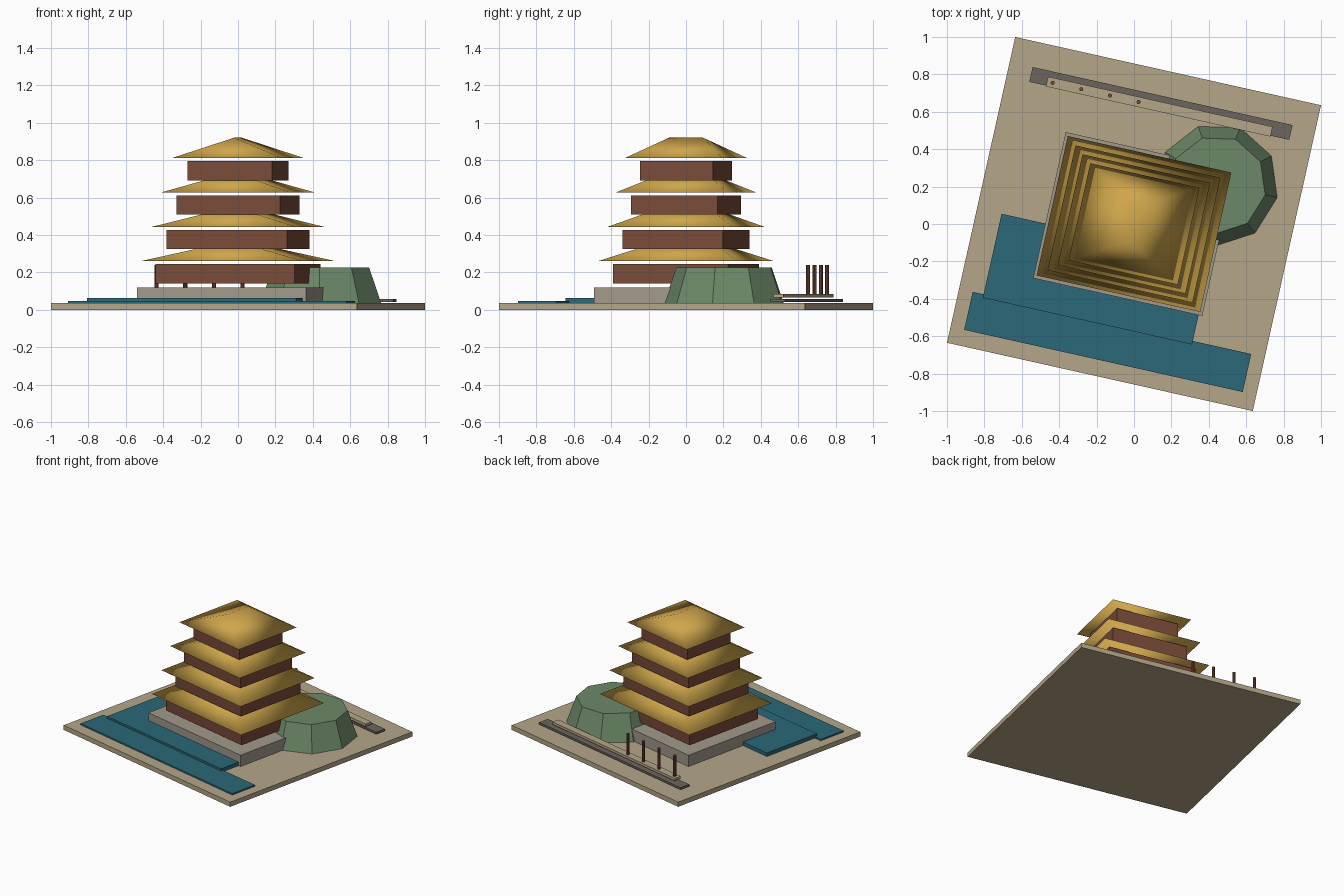
import bpy, bmesh, math
from mathutils import Matrix

if "Cube" in bpy.data.objects:
    bpy.data.objects.remove(bpy.data.objects["Cube"])

TURN = Matrix.Rotation(math.radians(-12.58), 4, 'Z')   # whole model is turned


def material(name, rgb):
    m = bpy.data.materials.new(name)
    m.diffuse_color = (*rgb, 1)
    m.use_nodes = True
    m.node_tree.nodes["Principled BSDF"].inputs["Base Color"].default_value = m.diffuse_color
    return m


SAND = material("sand", (0.46, 0.38, 0.25))
STONE = material("stone", (0.36, 0.32, 0.26))
DARK = material("dark_stone", (0.15, 0.13, 0.11))
WOOD = material("red_wood", (0.19, 0.07, 0.04))
GOLD = material("gold", (0.62, 0.38, 0.07))
WATER = material("water", (0.025, 0.14, 0.19))
GREEN = material("moss_green", (0.15, 0.25, 0.14))


def finish(name, bm, mat, smooth=False, turn=True):
    bmesh.ops.recalc_face_normals(bm, faces=bm.faces)
    for f in bm.faces:
        f.smooth = smooth
    if turn:
        bm.transform(TURN)
    me = bpy.data.meshes.new(name)
    bm.to_mesh(me)
    bm.free()
    me.materials.append(mat)
    ob = bpy.data.objects.new(name, me)
    bpy.context.collection.objects.link(ob)
    return ob


def box(name, x, y, z, mat):
    bm = bmesh.new()
    bmesh.ops.create_cube(bm, size=1)
    for v in bm.verts:
        v.co = [lo + (c + 0.5) * (hi - lo) for c, (lo, hi) in zip(v.co, (x, y, z))]
    return finish(name, bm, mat)


def cone(name, sides, r1, r2, x, y, z, mat, start=0, smooth=False, turn=True):
    bm = bmesh.new()
    m = Matrix.Translation((x, y, sum(z) / 2)) @ Matrix.Rotation(start, 4, 'Z')
    bmesh.ops.create_cone(bm, cap_ends=True, segments=sides, radius1=r1, radius2=r2,
                          depth=z[1] - z[0], matrix=m)
    return finish(name, bm, mat, smooth, turn)


def hip_roof(name, hx, hy, z, rise):
    # rectangular eaves rising to a short ridge that runs front to back
    bm = bmesh.new()
    a, b, c, d = [bm.verts.new((sx * hx, sy * hy, z))
                  for sx, sy in ((-1, -1), (1, -1), (1, 1), (-1, 1))]
    f = bm.verts.new((0, -0.35 * hy, z + rise))
    k = bm.verts.new((0, 0.35 * hy, z + rise))
    for face in ((a, b, f), (b, c, k, f), (c, d, k), (d, a, f, k), (d, c, b, a)):
        bm.faces.new(face)
    return finish(name, bm, GOLD, smooth=True)


# ground slab and stone plinth
box("ground_slab", (-0.8375, 0.8375), (-0.8375, 0.8375), (0, 0.035), SAND)
box("plinth", (-0.463, 0.463), (-0.4, 0.4), (0.035, 0.12), STONE)

# pond steps
box("upper_pond", (-0.703, 0.443), (-0.561, -0.101), (0.035, 0.062), WATER)
box("lower_pond", (-0.763, 0.763), (-0.75, -0.542), (0.035, 0.046), WATER)

# four storeys, each with a floating hip roof
tiers = [(0.381, 0.315, 0.14, 0.245, 0.26), (0.330, 0.275, 0.325, 0.427, 0.443),
         (0.283, 0.237, 0.508, 0.61, 0.628), (0.232, 0.199, 0.692, 0.795, 0.812)]
for i, (hx, hy, z0, z1, zr) in enumerate(tiers, 1):
    box(f"storey_{i}", (-hx, hx), (-hy, hy), (z0, z1), WOOD)
    hip_roof(f"roof_{i}", hx + 0.067, hy + 0.067, zr, 0.108)

# nine-sided hill
cone("hill", 9, 0.328, 0.262, 0.445, 0.21, (0.035, 0.225), GREEN,
     start=math.radians(18), turn=False)

# back path, walkway and posts
box("back_path", (-0.712, 0.712), (0.62, 0.701), (0.042, 0.057), DARK)
box("walkway", (-0.62, 0.61), (0.615, 0.669), (0.066, 0.085), SAND)
for i in range(4):
    cone(f"post_{i + 1}", 10, 0.011, 0.011, -0.589 + 0.157 * i, 0.642, (0.085, 0.24), WOOD)
